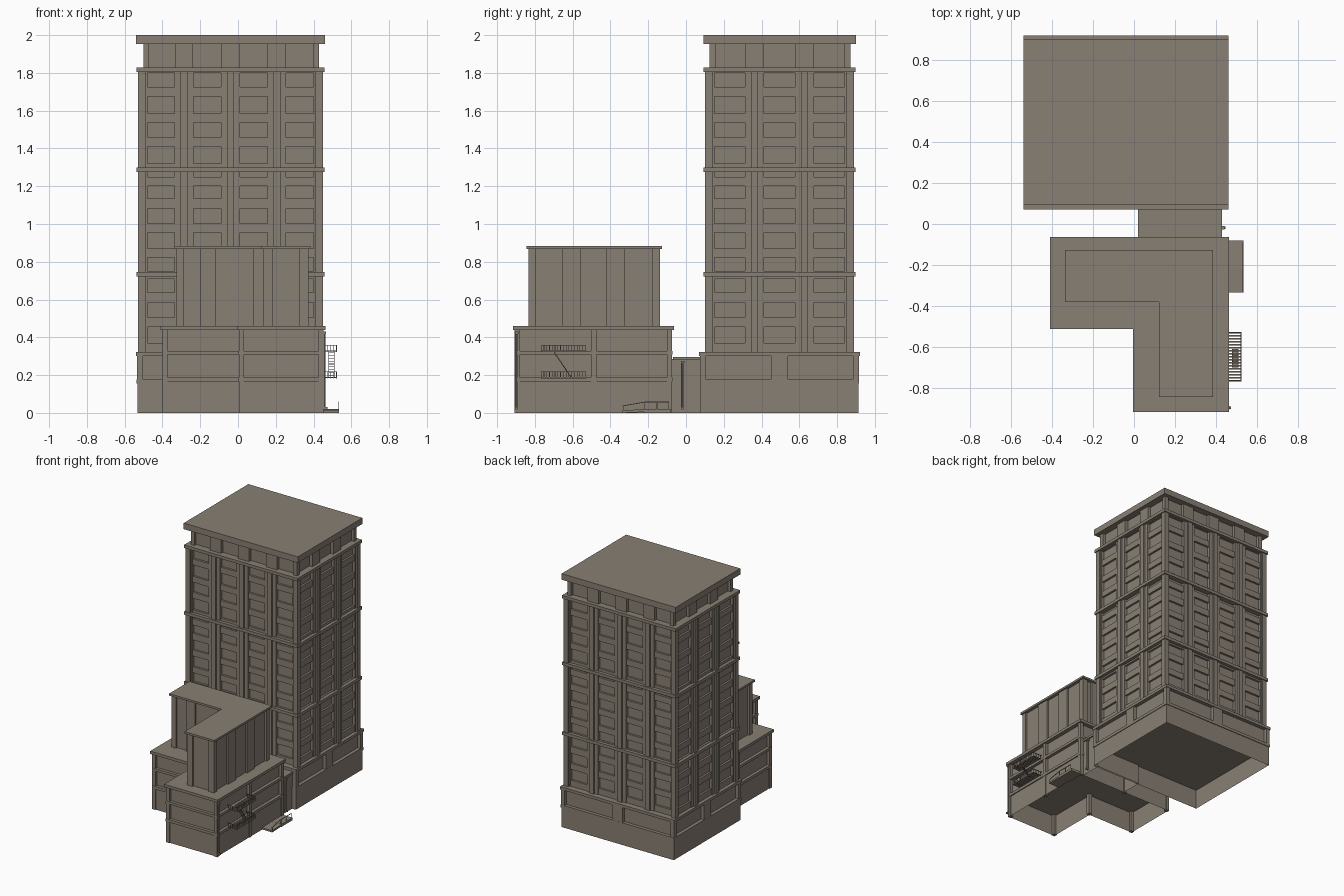
import bpy, bmesh, math

if "Cube" in bpy.data.objects:
    bpy.data.objects.remove(bpy.data.objects["Cube"])

stone = bpy.data.materials.new("warm_grey_stone")
stone.diffuse_color = (0.25, 0.215, 0.175, 1)
stone.use_nodes = True
stone.node_tree.nodes["Principled BSDF"].inputs["Base Color"].default_value = stone.diffuse_color
parts = {}


def prism(name, pts, z0, z1, open_bottom=False):
    """Extrude a counter-clockwise outline from z0 to z1 into the named part."""
    bm = parts.setdefault(name, bmesh.new() if name not in parts else None)
    lo = [bm.verts.new((x, y, z0)) for x, y in pts]
    hi = [bm.verts.new((x, y, z1)) for x, y in pts]
    n = len(pts)
    for i in range(n):
        j = (i + 1) % n
        bm.faces.new((lo[i], lo[j], hi[j], hi[i]))
    bm.faces.new(hi)
    if not open_bottom:
        bm.faces.new(lo[::-1])


def rect(x0, x1, y0, y1, o=0):
    return [(x0 + o, y0 + o), (x1 - o, y0 + o), (x1 - o, y1 - o), (x0 + o, y1 - o)]


def box(name, x0, x1, y0, y1, z0, z1, **k):
    prism(name, rect(x0, x1, y0, y1), z0, z1, **k)


def ell(x0, x1, xn, y0, yn, y1, o=0):
    """L outline inset by o, with the notch at (xn, yn)."""
    return [(xn + o, y0 + o), (x1 - o, y0 + o), (x1 - o, y1 - o),
            (x0 + o, y1 - o), (x0 + o, yn + o), (xn + o, yn + o)]


def beam(name, a, b, x0, x1, t):
    """Sloping bar in the yz plane from a to b, t high."""
    bm = parts.setdefault(name, bmesh.new() if name not in parts else None)
    v = [bm.verts.new((x, y, z)) for x in (x0, x1)
         for y, z in (a, b, (b[0], b[1] + t), (a[0], a[1] + t))]
    for f in ((3, 2, 1, 0), (4, 5, 6, 7), (0, 1, 5, 4), (1, 2, 6, 5), (2, 3, 7, 6), (3, 0, 4, 7)):
        bm.faces.new([v[i] for i in f])


def on_side(name, R, side, u0, u1, d, depth, z0, z1):
    """Box on one side of rectangle R: outer face at inset d, reaching in to depth."""
    x0, x1, y0, y1 = R
    if side == "front":
        box(name, u0, u1, y0 + d, y0 + depth, z0, z1)
    elif side == "back":
        box(name, u0, u1, y1 - depth, y1 - d, z0, z1)
    elif side == "left":
        box(name, x0 + d, x0 + depth, u0, u1, z0, z1)
    else:
        box(name, x1 - depth, x1 - d, u0, u1, z0, z1)


# ---- Tower base: open-bottomed ground storey, panelled storey, bands and posts
B = (-0.54, 0.46, 0.07, 0.92)
prism("base_ground_walls", rect(*B, 0.008), 0, 0.16, open_bottom=True)
prism("base_upper_walls", rect(*B, 0.03), 0.16, 0.31)
prism("base_bands", rect(*B, 0.003), 0.155, 0.178)
prism("base_bands", rect(*B), 0.30, 0.322)
for side in ("front", "back", "left", "right"):
    a, b = (B[0], B[1]) if side in ("front", "back") else (B[2], B[3])
    m = (a + b) / 2
    for u0, u1 in ((a + 0.004, a + 0.036), (m - 0.045, m + 0.045), (b - 0.036, b - 0.004)):
        on_side("base_posts", B, side, u0, u1, 0.004, 0.035, 0.17, 0.31)

# ---- Tower shaft: recessed core, pilasters, jambs and spandrels
T = (-0.53, 0.45, 0.10, 0.89)
C = (-0.50, 0.43, 0.125, 0.87)
prism("tower_core", rect(*T, 0.034), 0.31, 1.82)
prism("crown_core", rect(*C, 0.025), 1.82, 1.96)
spandrels = [(0.322, 0.371), (0.456, 0.504), (0.584, 0.637), (0.71, 0.75), (0.822, 0.87),
             (0.955, 1.003), (1.082, 1.135), (1.20, 1.25), (1.28, 1.321), (1.411, 1.459),
             (1.538, 1.586), (1.676, 1.724), (1.80, 1.82)]
for side in ("front", "back", "left", "right"):
    wide = side in ("front", "back")
    a, b, n = (T[0], T[1], 4) if wide else (T[2], T[3], 3)
    lo, hi = (C[0], C[1]) if wide else (C[2], C[3])
    p = (b - a) / n
    for i in range(n + 1):
        c = a + i * p
        # pilaster, with a stepped jamb each side
        on_side("tower_pilasters", T, side, max(a, c - 0.019), min(b, c + 0.019), 0, 0.04, 0.31, 1.82)
        on_side("tower_jambs", T, side, max(a + 0.012, c - 0.05), min(b - 0.012, c + 0.05),
                0.012, 0.04, 0.31, 1.82)
        # crown pier
        on_side("crown_piers", C, side, max(lo, c - 0.048), min(hi, c + 0.048), 0, 0.03, 1.82, 1.955)
    for i in range(n):
        for z0, z1 in spandrels:
            on_side("tower_spandrels", T, side, a + i * p + 0.045, a + (i + 1) * p - 0.045,
                    0.018, 0.04, z0, z1)
for z in (0.735, 1.288, 1.816):
    prism("tower_bands", rect(*T, -0.008), z - 0.012, z + 0.012)
box("tower_roof_slab", -0.54, 0.46, 0.092, 0.90, 1.952, 2.0)

# ---- Link between the two buildings
box("link_walls", 0.03, 0.42, -0.08, 0.09, 0, 0.285, open_bottom=True)
box("link_roof", 0.02, 0.43, -0.07, 0.08, 0.28, 0.297)

# ---- Low L-shaped building
L = (-0.41, 0.463, -0.005, -0.917, -0.513, -0.063)
prism("low_ground_walls", ell(*L, 0.016), 0, 0.175, open_bottom=True)
prism("low_upper_walls", ell(*L, 0.032), 0.17, 0.45)
prism("low_bands", ell(*L, 0.008), 0.165, 0.187)
prism("low_bands", ell(*L, 0.008), 0.308, 0.328)
prism("low_roof_slab", ell(*L), 0.438, 0.46)
w = 0.028
x0, x1, xn, y0, yn, y1 = (L[0] + 0.01, L[1] - 0.01, L[2] + 0.01, L[3] + 0.01, L[4] + 0.01, L[5] - 0.01)
for x, y in ((x0, y1 - w), (x1 - w, y1 - w), (x1 - w, y0), (xn, y0), (x0, yn), (xn, yn),
             (x1 - w, yn), (xn, y1 - w)):
    box("low_posts", x, x + w, y, y + w, 0, 0.44)

# ---- Upper L-shaped block with wall piers
U = (-0.325, 0.373, 0.135, -0.833, -0.368, -0.138)
prism("upper_block_walls", ell(*U, 0.014), 0.455, 0.87)
prism("upper_block_cornice", ell(*U, -0.012), 0.868, 0.884)
x0, x1, xn, y0, yn, y1 = U
zz = (0.455, 0.87)
for u0, u1 in ((y0, y0 + 0.035), (-0.655, -0.555), (-0.42, -0.325), (y1 - 0.04, y1)):
    box("upper_block_piers", x1 - 0.02, x1, u0, u1, *zz)
for u0, u1 in ((x0, x0 + 0.04), (-0.20, -0.12), (0.02, 0.10), (0.23, 0.29), (x1 - 0.04, x1)):
    box("upper_block_piers", u0, u1, y1 - 0.02, y1, *zz)
for u0, u1 in ((x0, x0 + 0.04), (-0.20, -0.12), (0.08, xn + 0.02)):
    box("upper_block_piers", u0, u1, yn, yn + 0.02, *zz)
for u0, u1 in ((xn, xn + 0.05), (x1 - 0.05, x1)):
    box("upper_block_piers", u0, u1, y0, y0 + 0.02, *zz)
for u0, u1 in ((y0, y0 + 0.035), (-0.655, -0.555), (yn - 0.05, yn + 0.02)):
    box("upper_block_piers", xn, xn + 0.02, u0, u1, *zz)
for u0, u1 in ((yn, yn + 0.04), (y1 - 0.04, y1)):
    box("upper_block_piers", x0, x0 + 0.02, u0, u1, *zz)

# ---- Fire escape: two slatted landings with railings, and a stair between
for z in (0.183, 0.323):
    for x in (0.445, 0.519):
        box("escape_landings", x, x + 0.006, -0.768, -0.53, z, z + 0.006)
    for i in range(17):
        y = -0.768 + i * 0.0146
        box("escape_landings", 0.445, 0.525, y, y + 0.007, z + 0.002, z + 0.006)
        box("escape_railings", 0.521, 0.524, y, y + 0.003, z, z + 0.035)
    box("escape_railings", 0.520, 0.525, -0.768, -0.53, z + 0.033, z + 0.037)
    for y in (-0.768, -0.534):
        box("escape_railings", 0.445, 0.525, y, y + 0.004, z + 0.033, z + 0.037)
        for i in range(5):
            x = 0.455 + i * 0.016
            box("escape_railings", x, x + 0.003, y, y + 0.003, z, z + 0.035)
for x in (0.478, 0.508):
    beam("escape_stair", (-0.70, 0.32), (-0.61, 0.187), x, x + 0.003, 0.008)
for i in range(9):
    t = (i + 0.5) / 9
    y, z = -0.70 + 0.09 * t, 0.324 - 0.133 * t
    box("escape_stair", 0.478, 0.511, y - 0.005, y + 0.005, z, z + 0.003)

# ---- Entrance ramp with landing and handrail
beam("entrance_ramp", (-0.335, 0), (-0.22, 0.005), 0.44, 0.535, 0.014)
box("entrance_ramp", 0.44, 0.535, -0.22, -0.08, 0, 0.02)
beam("ramp_handrail", (-0.335, 0.035), (-0.22, 0.055), 0.529, 0.533, 0.004)
box("ramp_handrail", 0.529, 0.533, -0.22, -0.09, 0.055, 0.059)
for y, h in ((-0.333, 0.036), (-0.222, 0.056), (-0.155, 0.056), (-0.093, 0.056)):
    box("ramp_handrail", 0.529, 0.533, y, y + 0.003, 0, h)

# ---- Downpipes
for x, y, top in ((0.432, -0.018, 0.275), (0.458, -0.897, 0.43)):
    ring = [(x + 0.006 * math.cos(i * math.pi / 4), y + 0.006 * math.sin(i * math.pi / 4)) for i in range(8)]
    prism("downpipes", ring, 0.02, top)
    box("downpipes", x - 0.02, x + 0.009, y - 0.009, y + 0.009, top - 0.012, top)
    box("downpipes", x - 0.008, x + 0.015, y - 0.006, y + 0.006, 0.018, 0.03)

# ---- Turn every collected part into an object
for name, bm in parts.items():
    me = bpy.data.meshes.new(name)
    bm.to_mesh(me)
    bm.free()
    me.materials.append(stone)
    bpy.context.collection.objects.link(bpy.data.objects.new(name, me))
